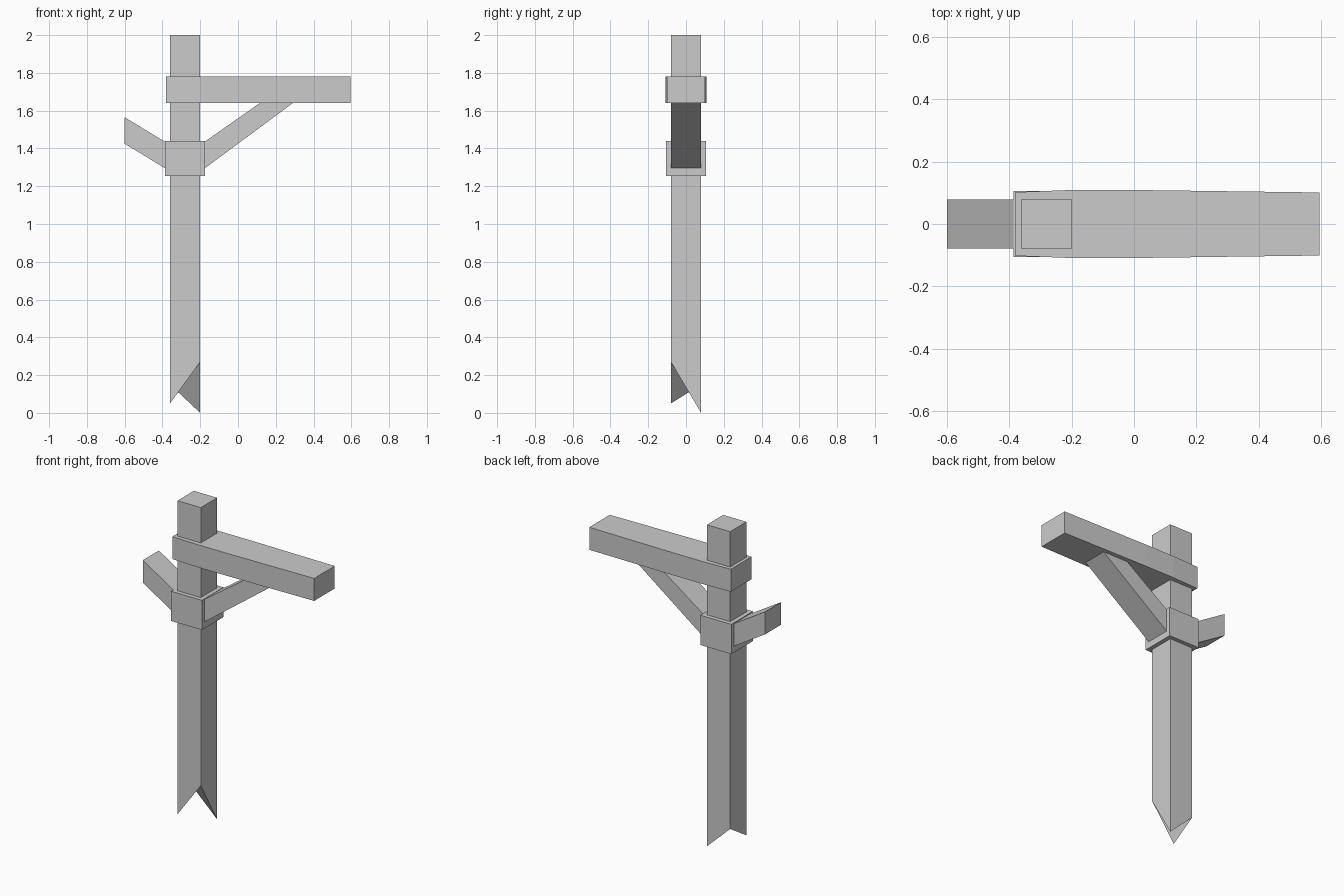
import bpy

if "Cube" in bpy.data.objects:
    bpy.data.objects.remove(bpy.data.objects["Cube"])

wood = bpy.data.materials.new("light grey")
wood.diffuse_color = (0.6, 0.6, 0.6, 1)
wood.use_nodes = True
wood.node_tree.nodes["Principled BSDF"].inputs["Base Color"].default_value = wood.diffuse_color


def make(name, verts, faces):
    mesh = bpy.data.meshes.new(name)
    mesh.from_pydata(verts, [], faces)
    mesh.materials.append(wood)
    mesh.update()
    obj = bpy.data.objects.new(name, mesh)
    bpy.context.collection.objects.link(obj)
    return obj


def prism(name, low, high):
    """Join two matching counter-clockwise outlines (seen from the high side)."""
    n = len(low)
    sides = [(i, (i + 1) % n, n + (i + 1) % n, n + i) for i in range(n)]
    return make(name, low + high,
                sides + [tuple(reversed(range(n))), tuple(range(n, 2 * n))])


def arm(name, profile, half):
    """Extrude a front-view (x, z) profile through y."""
    return prism(name, [(x, half, z) for x, z in profile],
                 [(x, -half, z) for x, z in profile])


# Post with a splintered bottom: each corner ends at its own height
L, R, W = -0.36, -0.20, 0.08
corners = [(L, -W, 0.05), (R, -W, 0.27), (R, W, 0.0), (L, W, 0.15)]
make("post", corners + [(x, y, 2.0) for x, y, z in corners],
     [(i, (i + 1) % 4, 4 + (i + 1) % 4, 4 + i) for i in range(4)]
     + [(4, 5, 6, 7), (3, 2, 1), (3, 1, 0)])

# Collar around the post
ring = [(-0.386, -0.106), (-0.174, -0.106), (-0.174, 0.106), (-0.386, 0.106)]
prism("collar", [(x, y, 1.255) for x, y in ring], [(x, y, 1.44) for x, y in ring])

# Sign beam, slightly wider near the post
half_widths = [(-0.38, 0.102), (-0.20, 0.109), (0.0, 0.109), (0.595, 0.101)]
outline = [(x, -w) for x, w in half_widths] + [(x, w) for x, w in reversed(half_widths)]
prism("cross_beam", [(x, y, 1.64) for x, y in outline], [(x, y, 1.78) for x, y in outline])

# Diagonal brace under the beam, and the short broken arm on the other side
arm("beam_brace", [(-0.22, 1.262), (0.29, 1.64), (0.29, 1.645), (0.12, 1.645),
                   (0.115, 1.64), (-0.22, 1.405)], 0.079)
arm("short_arm", [(-0.60, 1.425), (-0.34, 1.267), (-0.34, 1.407), (-0.60, 1.565)], 0.079)
